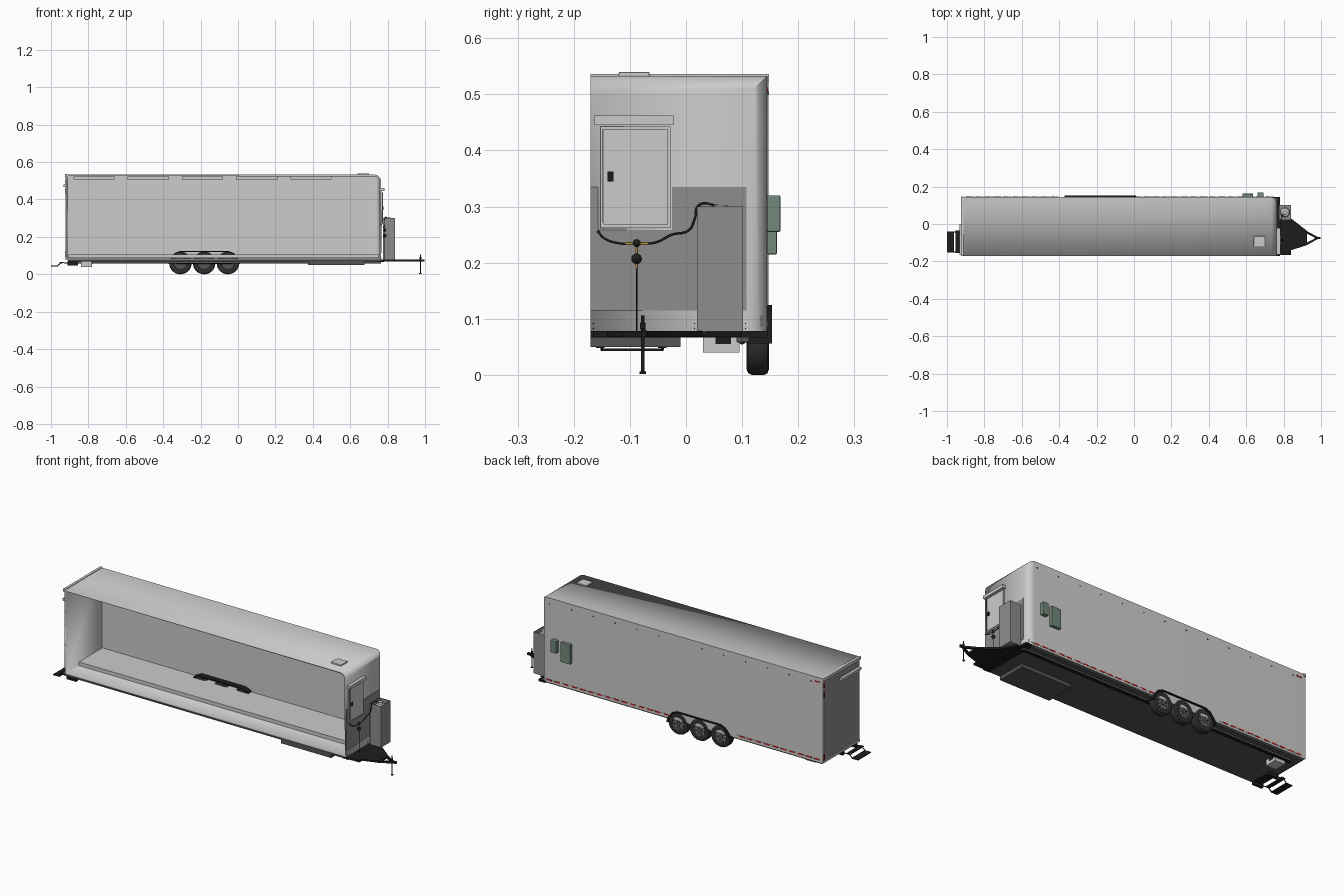
import bpy, bmesh, math
from mathutils import Matrix, Vector

if "Cube" in bpy.data.objects:
    bpy.data.objects.remove(bpy.data.objects["Cube"])

def mat(name, r, g, b):
    m = bpy.data.materials.new(name)
    m.diffuse_color = (r, g, b, 1)
    m.use_nodes = True
    m.node_tree.nodes["Principled BSDF"].inputs["Base Color"].default_value = m.diffuse_color
    return m

BLACK = mat("black", .012, .012, .012)
TYRE = mat("tyre", .03, .03, .03)
DARK = mat("dark_grey", .09, .09, .09)
PLATE = mat("tread_plate", .27, .27, .27)
LIGHT = mat("light_grey", .6, .6, .6)
GREEN = mat("grey_green", .17, .25, .2)
RED = mat("red", .6, .01, .01)
BRASS = mat("brass", .5, .3, .06)

def finish(name, bm, m=None, smooth=False):
    bmesh.ops.recalc_face_normals(bm, faces=bm.faces)
    me = bpy.data.meshes.new(name)
    bm.to_mesh(me)
    bm.free()
    ob = bpy.data.objects.new(name, me)
    bpy.context.collection.objects.link(ob)
    if m:
        me.materials.append(m)
    if smooth:
        bpy.ops.object.select_all(action='DESELECT')
        ob.select_set(True)
        bpy.context.view_layer.objects.active = ob
        bpy.ops.object.shade_smooth_by_angle(angle=math.radians(35))
    return ob

def add_box(bm, x0, x1, y0, y1, z0, z1):
    M = Matrix.Translation(((x0+x1)/2, (y0+y1)/2, (z0+z1)/2)) @ Matrix.Diagonal((x1-x0, y1-y0, z1-z0, 1))
    return bmesh.ops.create_cube(bm, size=1, matrix=M)

def boxes(name, items, m=None, bevel=0):
    bm = bmesh.new()
    for b in items:
        add_box(bm, *b)
    if bevel:
        bmesh.ops.bevel(bm, geom=bm.edges[:], offset=bevel, segments=2, profile=.5, affect='EDGES')
    return finish(name, bm, m)

def lathe(name, prof, loc, m, axis='Z', seg=32):
    bm = bmesh.new()
    vs = [bm.verts.new((r, 0, h)) for r, h in prof]
    es = [bm.edges.new(p) for p in zip(vs, vs[1:])]
    bmesh.ops.spin(bm, geom=vs+es, cent=(0, 0, 0), axis=(0, 0, 1), angle=2*math.pi, steps=seg, use_merge=True)
    bmesh.ops.remove_doubles(bm, verts=bm.verts[:], dist=1e-5)
    if axis == 'Y':
        bmesh.ops.rotate(bm, verts=bm.verts, matrix=Matrix.Rotation(-math.pi/2, 3, 'X'))
    bmesh.ops.translate(bm, verts=bm.verts, vec=loc)
    return finish(name, bm, m, True)

def prism(name, pts, vec, m=None):
    bm = bmesh.new()
    f = bm.faces.new([bm.verts.new(p) for p in pts])
    g = bmesh.ops.extrude_face_region(bm, geom=[f])['geom']
    bmesh.ops.translate(bm, verts=[v for v in g if isinstance(v, bmesh.types.BMVert)], vec=vec)
    return finish(name, bm, m)

def tube(name, pts, r, m, poly=False):
    cu = bpy.data.curves.new(name, 'CURVE')
    cu.dimensions = '3D'
    cu.bevel_depth, cu.bevel_resolution, cu.resolution_u, cu.use_fill_caps = r, 2, 8, True
    s = cu.splines.new('POLY' if poly else 'BEZIER')
    P = s.points if poly else s.bezier_points
    P.add(len(pts)-1)
    for p, c in zip(P, pts):
        p.co = (*c, 1) if poly else c
        if not poly:
            p.handle_left_type = p.handle_right_type = 'AUTO'
    cu.materials.append(m)
    bpy.context.collection.objects.link(bpy.data.objects.new(name, cu))

# Body shell: open cutaway side, rounded nose edges, thin walls
bm = bmesh.new()
add_box(bm, -.915, .765, -.17, .145, .077, .533)
edges = [e for e in bm.edges if all(v.co.x > .7 for v in e.verts) and
         (all(v.co.z > .5 for v in e.verts) or all(v.co.y > .1 for v in e.verts))]
bmesh.ops.bevel(bm, geom=edges, offset=.036, segments=8, profile=.5, affect='EDGES')
bm.normal_update()
bmesh.ops.delete(bm, geom=[f for f in bm.faces if f.normal.y < -.9], context='FACES')
shell = finish("body_shell", bm)
bm = bmesh.new()
bm.from_mesh(shell.data)
top = max(bm.faces, key=lambda f: f.calc_center_median().z)
if top.normal.z < 0:
    bmesh.ops.reverse_faces(bm, faces=bm.faces)
bm.to_mesh(shell.data)
bm.free()
sol = shell.modifiers.new("wall", 'SOLIDIFY')
sol.thickness, sol.offset = .01, -1
shell.select_set(True)
bpy.context.view_layer.objects.active = shell
bpy.ops.object.shade_smooth_by_angle(angle=math.radians(35))

# Interior floor and ceiling lights
boxes("raised_floor", [(-.905, .755, -.065, .135, .086, .106)])
boxes("ceiling_lights", [(x, x+.22, -.1, -.05, .507, .523) for x in (-.88, -.59, -.3, -.01, .28)], LIGHT)

# Rear frame, rear door and canopy
boxes("rear_frame", [(-.926, -.912, -.17, .148, .52, .536), (-.922, -.912, .13, .147, .077, .522),
                     (-.922, -.912, -.17, .147, .077, .088)])
boxes("rear_ramp_panel", [(-.917, -.914, -.17, .13, .088, .52)], PLATE)
boxes("rear_canopy", [(-.932, -.914, -.165, .0, .468, .481)], LIGHT)
boxes("tail_lights", [(-.925, -.92, .134, .143, z, z+h) for z, h in ((.09, .035), (.43, .03), (.485, .02))] +
      [(-.9, -.87, .145, .147, .506, .512)], RED)

# Front plate, door, canopy and handle
boxes("front_tread_plate", [(.764, .767, -.17, -.157, .115, .335), (.764, .767, -.157, -.025, .115, .258),
                            (.764, .767, -.025, .108, .115, .335)], PLATE)
boxes("front_door", [(.764, .770, -.152, -.028, .262, .443)])
boxes("front_door_panel", [(.769, .773, -.147, -.032, .268, .438)])
boxes("door_hinges", [(.77, .775, -.149, -.147, .273, .437)], DARK)
boxes("front_canopy", [(.764, .783, -.163, -.022, .445, .462)], LIGHT)
boxes("door_handle", [(.772, .778, -.14, -.129, .345, .363)], BLACK)

# Roof vent
boxes("roof_vent", [(.64, .70, -.12, -.065, .532, .540)], LIGHT, .002)

# Utility boxes on the side wall
boxes("large_utility_box", [(.58, .637, .144, .162, .215, .32)], GREEN, .002)
boxes("small_utility_box", [(.66, .692, .144, .168, .255, .32)], GREEN, .002)

# Reflective tape dashes, side rivets and marker lights
red, white = [], []
x = -.9
while x < .72:
    if not -.4 < x < .0:
        red.append((x, x+.03, .144, .1463, .087, .094))
        white.append((x+.032, x+.045, .144, .1463, .087, .094))
    x += .05
boxes("red_tape", red, RED)
boxes("white_tape", white, LIGHT)
boxes("side_markers", [(-.85+i*.13, -.845+i*.13, .144, .1475, .5, .505) for i in range(13)], DARK)
boxes("front_rivets", [(.764, .768, y-.001, y+.001, z-.001, z+.001)
                       for y in (-.165, .015, .106) for z in (.083, .092)], BLACK)

# Chassis
boxes("chassis_rails", [(-.87, .765, .09, .112, .06, .078), (-.91, .765, -.17, .14, .069, .078)], DARK)
boxes("chassis_side_rail", [(-.87, .765, .091, .111, .058, .07), (.74, .78, -.17, .145, .067, .078)], BLACK)
boxes("underfloor_tank", [(.375, .675, -.17, -.01, .05, .075)], DARK)
boxes("rear_bracket", [(-.84, -.78, .03, .095, .04, .069)], LIGHT)
boxes("bracket_opening", [(-.785, -.778, .053, .08, .055, .069)], BLACK)

# Tongue, coupler and jack
prism("tongue_plate", [(.765, .10, .068), (.80, .10, .068), (.84, .03, .068), (.925, -.037, .068),
                       (.925, -.113, .068), (.84, -.14, .068), (.84, -.165, .068), (.765, -.165, .068)], (0, 0, .01), BLACK)
for i, s in enumerate((-1, 1)):
    y = -.075
    prism("tongue_arm_%d" % i, [(.92, y+s*.04, .068), (.985, y+s*.004, .068), (.972, y, .068),
                                (.92, y+s*.026, .068)], (0, 0, .01), BLACK)
boxes("coupler", [(.965, .998, -.08, -.07, .068, .08)], BLACK)
lathe("jack_post", [(0, 0), (.006, 0), (.006, .004), (.003, .005), (.003, .078), (.005, .08), (.005, .09),
                    (.003, .092), (.003, .104), (0, .104)], (.975, -.077, .002), BLACK, seg=16)

# Gas locker: open box with a bottle inside
boxes("gas_locker", [(.775, .84, .02, .023, .077, .30), (.775, .84, .099, .102, .077, .30), (.837, .84, .02, .102, .077, .30),
                     (.775, .778, .02, .102, .077, .30), (.775, .84, .02, .102, .077, .082)], PLATE)
lathe("gas_bottle", [(0, 0), (.027, 0), (.027, .19), (.022, .203), (.012, .208), (.012, .22), (.0, .22)],
      (.807, .062, .083), LIGHT, seg=24)

# Gas hose, regulator and pipe
G = .785
tube("gas_hose_left", [(.775, -.157, .256), (G, -.145, .243), (G, -.115, .234), (G, -.088, .234)], .0022, BLACK)
tube("gas_hose_right", [(G, -.088, .234), (G, -.055, .236), (G, -.025, .25), (G, .005, .258), (G, .016, .28),
                        (G, .022, .302), (.8, .06, .301)], .0022, BLACK)
tube("gas_pipe", [(G, -.088, .075), (G, -.088, .195)], .0015, BLACK, True)
tube("brass_riser", [(G, -.088, .19), (G, -.088, .236)], .0022, BRASS, True)
tube("brass_tee", [(G, -.108, .234), (G, -.068, .234)], .0026, BRASS, True)
for n, z, r in (("regulator", .207, .0095), ("gas_valve", .235, .007)):
    bm = bmesh.new()
    bmesh.ops.create_uvsphere(bm, u_segments=16, v_segments=8, radius=r, matrix=Matrix.Translation((G, -.088, z)))
    finish(n, bm, BLACK, True)

# Wheels: tyre, rim, spokes
for i, wx in enumerate((-.308, -.181, -.054)):
    c = (wx, .128, .06)
    lathe("tyre_%d" % i, [(.036, -.018), (.05, -.02), (.057, -.017), (.06, -.011), (.06, .011), (.057, .017),
                          (.05, .02), (.036, .018), (.036, -.018)], c, TYRE, 'Y')
    lathe("rim_%d" % i, [(.0, -.012), (.034, -.012), (.037, -.018), (.037, .019), (.034, .019), (.031, .008), (.014, .008),
                         (.012, .018), (.0, .018)], c, DARK, 'Y')
    bm = bmesh.new()
    for k in range(8):
        b = add_box(bm, -.003, .003, .006, .014, .01, .035)
        bmesh.ops.rotate(bm, verts=b['verts'], matrix=Matrix.Rotation(k*math.pi/4, 3, 'Y'))
    bmesh.ops.translate(bm, verts=bm.verts, vec=c)
    finish("spokes_%d" % i, bm, LIGHT)

# Fender: arched strip around the wheels, breaking through the floor
arch = [(-.372, .056), (-.368, .078), (-.34, .113), (-.31, .125), (-.05, .125), (-.02, .113), (.006, .078), (.01, .056)]
inner = [(-.18+(x+.18)*.95, z-.006 if z > .06 else z) for x, z in reversed(arch)]
prism("fender", [(x, .108, z) for x, z in arch+inner], (0, .045, 0), BLACK)
tube("axle_beam", [(-.33, .1, .06), (-.03, .1, .06)], .006, BLACK, True)

# Folding rear steps
boxes("step_treads", [(-1, -.962, -.15, -.04, .043, .047), (-.955, -.932, -.155, -.035, .062, .066)], BLACK)
boxes("step_housing", [(-.912, -.855, -.16, -.145, .048, .07), (-.912, -.855, -.05, -.035, .048, .07),
                       (-.905, -.86, -.15, -.04, .062, .07)], BLACK)
for i, y in enumerate((-.15, -.042)):
    tube("step_arm_%d" % i, [(-.875, y, .058), (-.935, y, .062), (-.95, y, .06), (-.965, y, .045), (-.998, y, .045)],
         .0025, BLACK, True)
